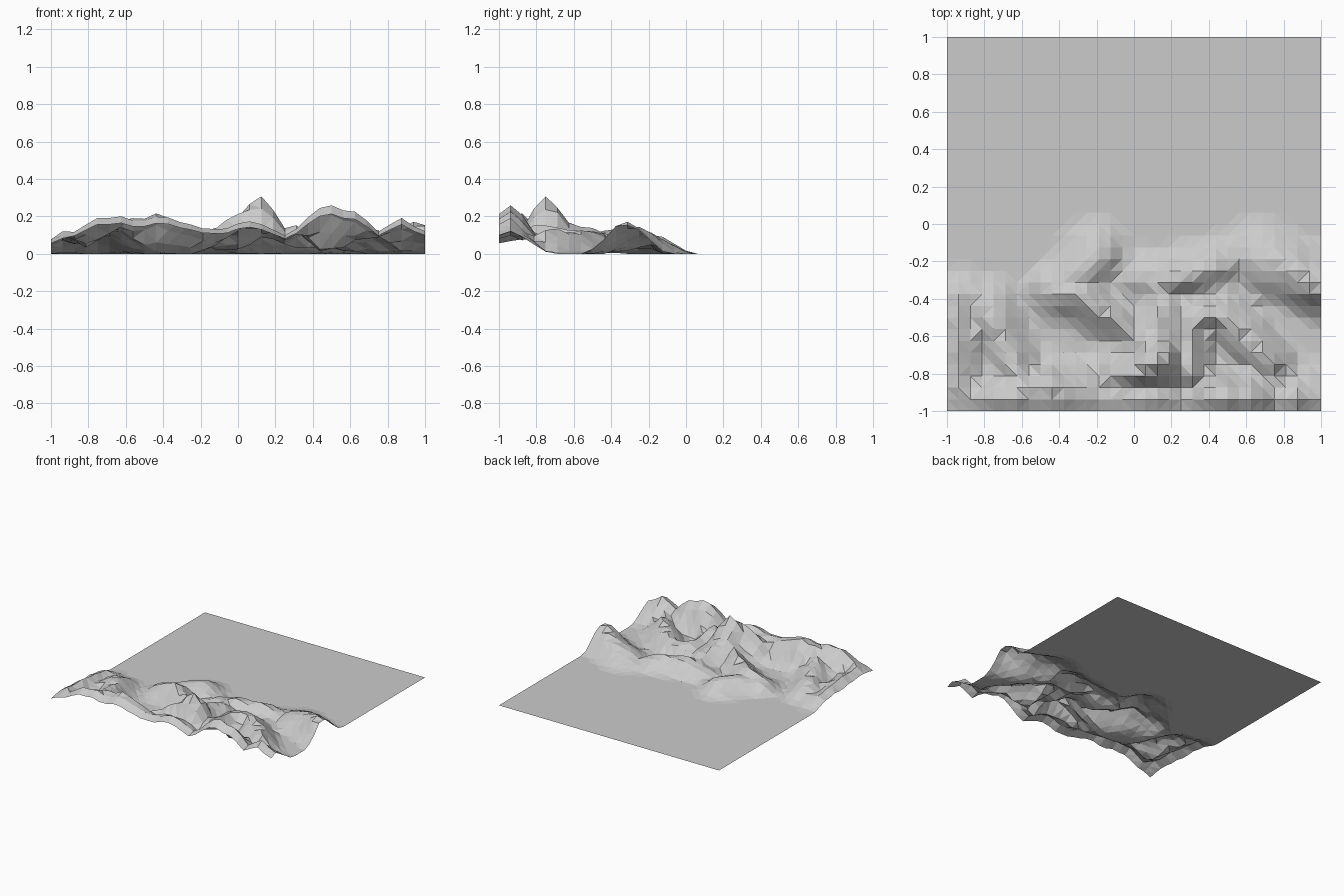
import bpy, bmesh
from mathutils import Vector, noise

if "Cube" in bpy.data.objects:
    bpy.data.objects.remove(bpy.data.objects["Cube"])

CELLS = 32

# Mountain crests: (width, [(x, y, height), ...])
RIDGES = [
    # front range
    (0.22, [(-1, -.94, .07), (-.72, -.94, .19), (-.44, -.9, .23), (-.1, -.94, .12),
            (.08, -.94, .17), (.27, -.95, .10), (.43, -.94, .27), (.6, -.93, .23),
            (.75, -.94, .12), (.88, -.94, .175), (1, -.94, .12)]),
    # main peak with its spur
    (0.22, [(-.05, -.81, .19), (.125, -.75, .32), (.11, -.6, .16), (.16, -.45, .12)]),
    # west spurs
    (0.18, [(-.93, -.4, .08), (-.93, -.9, .12)]),
    (0.18, [(-.78, -.45, .09), (-.63, -.8, .15)]),
    # centre ridges
    (0.17, [(-.42, -.36, .09), (-.28, -.38, .13), (.02, -.63, .12)]),
    (0.21, [(-.3, -.3, .11), (-.2, -.16, .10)]),
    (0.17, [(.02, -.3, .07), (.16, -.3, .12), (.45, -.22, .10)]),
    # east ridges
    (0.17, [(.3, -.8, .16), (.3, -.5, .12), (.48, -.48, .13), (.73, -.75, .14)]),
    (0.22, [(.66, -.18, .09), (.94, -.3, .175), (1, -.32, .165)]),
]


def crest_height(p, a, b, width):
    """Height of one sloping crest segment at plan position p."""
    a2, b2 = Vector(a[:2]), Vector(b[:2])
    d = b2 - a2
    t = max(0, min(1, (p - a2).dot(d) / d.length_squared))
    f = max(0, 1 - (p - a2 - d * t).length / width)
    f = (f + f * f * (3 - 2 * f)) / 2
    return (a[2] + (b[2] - a[2]) * t) * f


def height(x, y):
    if y < -0.97:                       # the front rim drops slightly
        return max(height(x, y + 2 / CELLS) * 0.82, 0.055)
    # small warp keeps the inner crests from running straight
    warp = noise.noise_vector(Vector((x * 6, y * 6, 1))) * 0.03
    p = Vector((x, y))
    if y > -0.7:
        p += warp.to_2d()
    h = max(crest_height(p, a, b, w)
            for w, pts in RIDGES for a, b in zip(pts, pts[1:]))
    # rocky unevenness, fading out on the plain
    return h * (1 + 0.2 * noise.noise(Vector((x * 9, y * 9, 3))))


# Terrain sheet: flat plain at the back, mountains along the front
bm = bmesh.new()
bmesh.ops.create_grid(bm, x_segments=CELLS, y_segments=CELLS, size=1)
for v in bm.verts:
    v.co.z = height(v.co.x, v.co.y)
bmesh.ops.triangulate(bm, faces=bm.faces[:])
mesh = bpy.data.meshes.new("terrain")
bm.to_mesh(mesh)
bm.free()
terrain = bpy.data.objects.new("terrain", mesh)
bpy.context.collection.objects.link(terrain)
